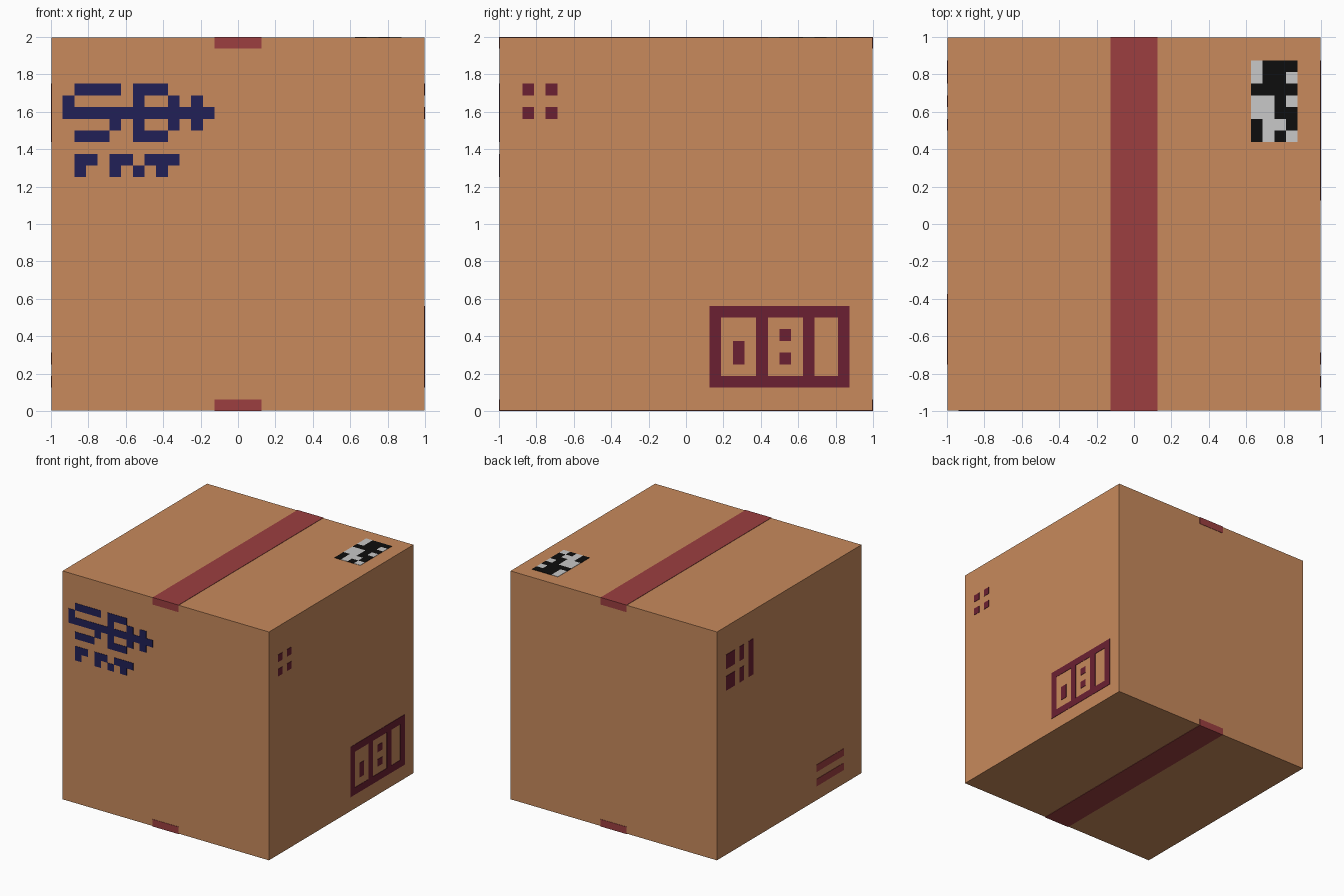
import bpy, bmesh
from mathutils import Vector

if "Cube" in bpy.data.objects:
    bpy.data.objects.remove(bpy.data.objects["Cube"])

CELL = 1 / 16      # printed marks sit on a 32 x 32 grid per side
T = 0.003          # thickness of print and tape


def material(name, rgb):
    m = bpy.data.materials.new(name)
    lin = [((c / 255 + 0.055) / 1.055) ** 2.4 if c > 10 else c / 255 / 12.92 for c in rgb]
    m.diffuse_color = (*lin, 1)
    m.use_nodes = True
    m.node_tree.nodes["Principled BSDF"].inputs["Base Color"].default_value = m.diffuse_color
    return m


CARD = material("cardboard", (200, 138, 92))
TAPE = material("red_tape", (156, 63, 64))
NAVY = material("navy_ink", (33, 32, 87))
MAROON = material("maroon_ink", (107, 32, 50))
BLACK = material("label_black", (13, 13, 13))
GREY = material("label_grey", (200, 200, 200))


def box(name, lo, hi, mat):
    bm = bmesh.new()
    bmesh.ops.create_cube(bm, size=1)
    lo, hi = Vector(lo), Vector(hi)
    for v in bm.verts:
        v.co = (lo + hi) / 2 + v.co * (hi - lo)
    return finish(name, bm, mat)


def finish(name, bm, mat):
    me = bpy.data.meshes.new(name)
    bm.to_mesh(me)
    bm.free()
    me.materials.append(mat)
    ob = bpy.data.objects.new(name, me)
    bpy.context.collection.objects.link(ob)
    return ob


# each side: top-left corner, direction of columns, direction of rows
SIDES = {
    "front": ((-1, -1, 2), (1, 0, 0), (0, 0, -1)),
    "right": ((1, -1, 2), (0, 1, 0), (0, 0, -1)),
    "left": ((-1, 1, 2), (0, -1, 0), (0, 0, -1)),
    "top": ((-1, 1, 2), (1, 0, 0), (0, -1, 0)),
}


def cells(rects):
    return {(c, r) for c0, r0, w, h in rects
            for c in range(c0, c0 + w) for r in range(r0, r0 + h)}


def printed(name, side, filled, mat):
    """Thin plate covering the filled grid cells of one side."""
    o, u, v = (Vector(p) for p in SIDES[side])
    bm = bmesh.new()
    verts = {}

    def vert(c, r):
        if (c, r) not in verts:
            verts[c, r] = bm.verts.new(o + u * c * CELL + v * r * CELL)
        return verts[c, r]

    for c, r in sorted(filled):
        bm.faces.new([vert(c, r), vert(c, r + 1), vert(c + 1, r + 1), vert(c + 1, r)])
    ob = finish(name, bm, mat)
    mod = ob.modifiers.new("thickness", "SOLIDIFY")
    mod.thickness, mod.offset = T, -1


# carton and the tape strips wrapping over its top and bottom
box("carton", (-1 + T, -1 + T, T), (1 - T, 1 - T, 2 - T), CARD)
box("top_tape", (-2 * CELL, -1, 2 - CELL), (2 * CELL, 1, 2), TAPE)
box("bottom_tape", (-2 * CELL, -1, 0), (2 * CELL, 1, CELL), TAPE)

# front: navy stamp, upper emblem and lower row (column, row, width, height)
printed("front_emblem", "front", cells([
    (2, 4, 4, 1), (7, 4, 3, 1), (1, 5, 1, 1), (1, 6, 13, 1), (7, 5, 1, 3),
    (10, 5, 1, 3), (12, 5, 1, 3), (5, 7, 1, 1), (2, 8, 3, 1), (7, 8, 3, 1)]), NAVY)
printed("front_lower_marks", "front", cells([
    (2, 10, 2, 1), (2, 11, 1, 1), (5, 10, 2, 1), (5, 11, 1, 1),
    (7, 11, 1, 1), (8, 10, 3, 1), (9, 11, 1, 1)]), NAVY)

# right: four dots and a framed panel with three windows
printed("right_dots", "right", {(c, r) for c in (2, 4) for r in (4, 6)}, MAROON)
windows = cells([(19, 24, 3, 5), (23, 24, 3, 5), (27, 24, 2, 5)])
printed("right_panel_frame", "right", cells([(18, 23, 12, 7)]) - windows, MAROON)
printed("right_panel_marks", "right", cells([(20, 26, 1, 2), (24, 25, 1, 1), (24, 27, 1, 1)]), MAROON)

# left: block marks and two red stripes
printed("left_marks", "left", cells([
    (2, 4, 2, 2), (2, 7, 2, 2), (5, 4, 1, 2), (5, 7, 1, 2), (7, 4, 1, 5)]), MAROON)
printed("left_stripes", "left", cells([(22, 27, 6, 1), (22, 29, 6, 1)]), TAPE)

# top: black and grey shipping label
dark = cells([(27, 2, 2, 3), (29, 2, 1, 1), (26, 4, 4, 1), (28, 5, 1, 2),
              (29, 6, 1, 2), (26, 7, 1, 2), (28, 8, 1, 1)])
printed("label_dark", "top", dark, BLACK)
printed("label_light", "top", cells([(26, 2, 4, 7)]) - dark, GREY)
